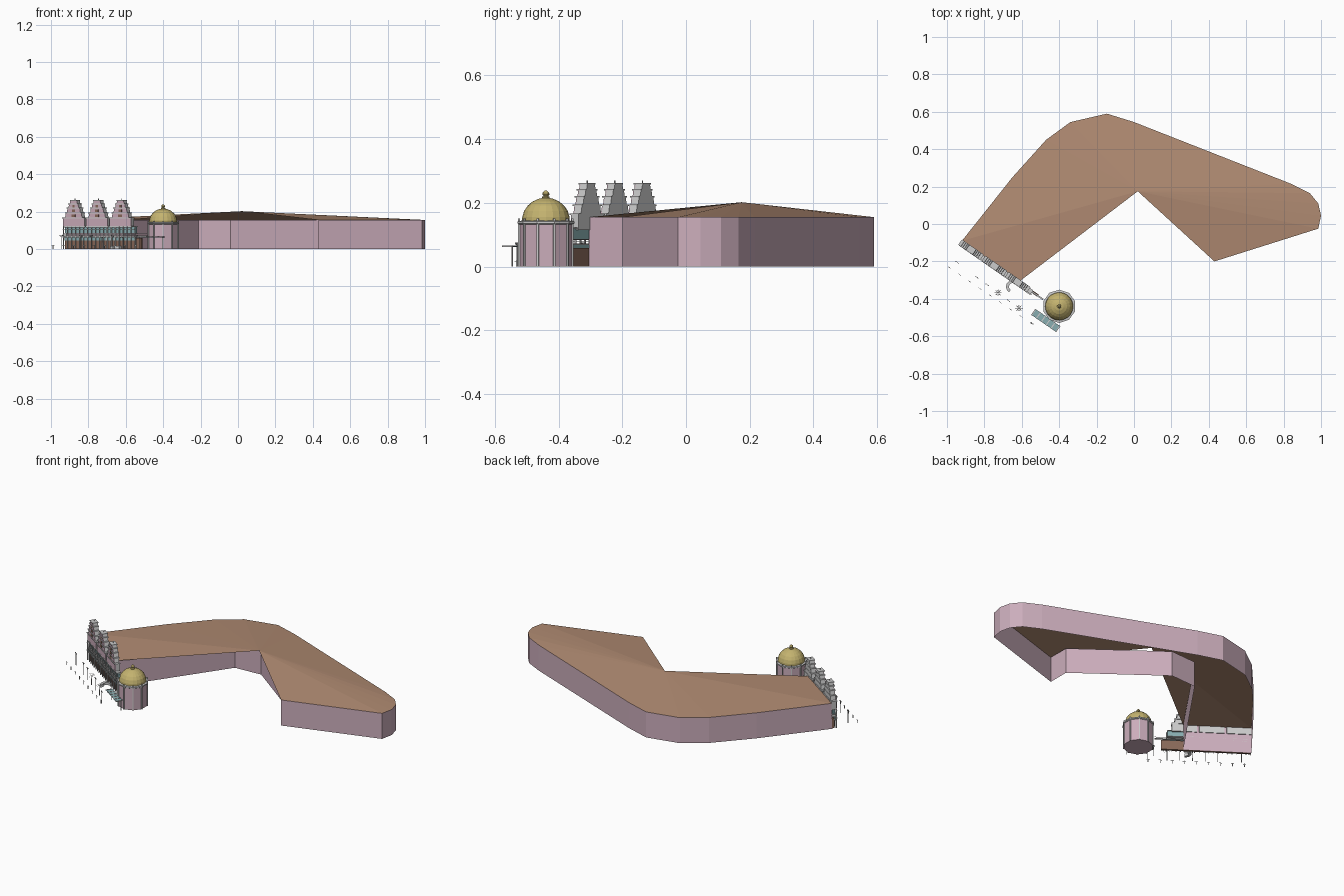
import bpy, bmesh, math
from mathutils import Matrix, Vector

if "Cube" in bpy.data.objects:
    bpy.data.objects.remove(bpy.data.objects["Cube"])


def mat(name, c):
    m = bpy.data.materials.new(name)
    m.diffuse_color = (*c, 1)
    m.use_nodes = True
    m.node_tree.nodes["Principled BSDF"].inputs["Base Color"].default_value = m.diffuse_color
    return m


PINK = mat("pink_wall", (.60, .42, .50))
ROOF = mat("brown_roof", (.44, .26, .17))
BROWN = mat("dark_brown", (.25, .14, .10))
GOLD = mat("gold", (.55, .45, .16))
GLASS = mat("teal_glass", (.25, .42, .44))

# facade frame: x runs along the entrance front, -y faces outwards
ANG = math.atan2(-.215, .31)
FRONT = Matrix.Translation((-.92, -.09, 0)) @ Matrix.Rotation(ANG, 4, 'Z')
DRUM = Matrix.Translation((-.40, -.44, 0)) @ Matrix.Rotation(math.radians(90), 4, 'Z')


def finish(name, bm, m=None, frame=None, normals=True):
    if normals:
        bmesh.ops.recalc_face_normals(bm, faces=bm.faces)
    me = bpy.data.meshes.new(name)
    bm.to_mesh(me)
    bm.free()
    ob = bpy.data.objects.new(name, me)
    bpy.context.collection.objects.link(ob)
    if m:
        me.materials.append(m)
    if frame:
        ob.matrix_world = frame
    return ob


def boxes(name, spans, m=None, frame=FRONT):
    """One object from (x0, x1, y0, y1, z0, z1) spans."""
    bm = bmesh.new()
    for x0, x1, y0, y1, z0, z1 in spans:
        mx = Matrix.Translation(((x0 + x1) / 2, (y0 + y1) / 2, (z0 + z1) / 2))
        bmesh.ops.create_cube(bm, size=1, matrix=mx @ Matrix.Diagonal((x1 - x0, y1 - y0, z1 - z0, 1)))
    return finish(name, bm, m, frame)


def prism(name, pts, y0, y1, m=None, frame=FRONT):
    """Extrude an x-z outline from y0 to y1."""
    bm = bmesh.new()
    f = bm.faces.new([bm.verts.new((x, y0, z)) for x, z in pts])
    r = bmesh.ops.extrude_face_region(bm, geom=[f])
    bmesh.ops.translate(bm, vec=(0, y1 - y0, 0), verts=[v for v in r['geom'] if isinstance(v, bmesh.types.BMVert)])
    return finish(name, bm, m, frame)


def lathe(name, prof, n, m=None, frame=DRUM):
    """Revolve (r, z) points in n flat sides, capping open ends."""
    bm = bmesh.new()
    rings = [[bm.verts.new((r * math.cos(2 * math.pi * i / n), r * math.sin(2 * math.pi * i / n), z))
              for i in range(n)] for r, z in prof]
    for a, b in zip(rings, rings[1:]):
        for i in range(n):
            j = (i + 1) % n
            bm.faces.new((a[i], a[j], b[j], b[i]))
    bm.faces.new(rings[0])
    bm.faces.new(rings[-1])
    return finish(name, bm, m, frame)


# main hall: open-bottomed walls and a roof fanned from the inner corner
H = .155
outer = [(-.61, -.305), (-.92, -.09), (-.65, .25), (-.47, .45), (-.34, .545), (-.145, .59), (0, .545),
         (.84, .215), (.94, .165), (.985, .11), (1, .045), (.985, -.025), (.43, -.2)]
recess = [(.43, -.07), (-.04, .28), (-.21, .27)]
bm = bmesh.new()
loop = outer + recess
lo = [bm.verts.new((x, y, 0)) for x, y in loop]
hi = [bm.verts.new((x, y, H)) for x, y in loop]
for i in range(len(loop)):
    j = (i + 1) % len(loop)
    bm.faces.new((lo[j], lo[i], hi[i], hi[j]))
finish("hall_walls", bm, PINK, normals=False)

bm = bmesh.new()
apex = bm.verts.new((.02, .175, .202))
rim = [bm.verts.new((x, y, H)) for x, y in outer]
for a, b in zip(rim, rim[1:]):
    bm.faces.new((apex, b, a))
finish("hall_roof", bm, ROOF, normals=False)

# round corner pavilion with gold dome
lathe("drum_wall", [(.083, 0), (.083, .135)], 10, PINK)
lathe("drum_cornice", [(.084, .132), (.089, .135), (.089, .142), (.076, .144)], 10)
lathe("dome", [(.075, .142)] + [(.075 * math.cos(math.radians(a)), .146 + .07 * math.sin(math.radians(a)))
                                for a in (8, 24, 40, 56, 72, 84)], 20, GOLD)
lathe("dome_finial", [(.012, .214), (.012, .219), (.007, .221), (.011, .226), (.01, .232), (.004, .238)], 10, GOLD)
bm = bmesh.new()
for i in range(10):
    a = 2 * math.pi * i / 10
    mx = Matrix.Rotation(a, 4, 'Z') @ Matrix.Translation((.084, 0, .075))
    bmesh.ops.create_cube(bm, size=1, matrix=mx @ Matrix.Diagonal((.006, .006, .15, 1)))
finish("drum_pilasters", bm, None, DRUM)

# three stepped towers over the entrance front
half = [(.070, .115), (.070, .164), (.056, .164), (.050, .192), (.045, .192), (.039, .218),
        (.034, .218), (.029, .240), (.025, .240), (.021, .258)]
for k in range(3):
    c = .067 + k * .152
    pts = [(c + x, z) for x, z in half] + [(c - x, z) for x, z in reversed(half)]
    prism(f"tower_{k + 1}", pts, -.022, .004)
    prism(f"tower_face_{k + 1}", pts, -.025, -.022, PINK)
    steps = [(.071, .162), (.054, .190), (.043, .216), (.032, .238), (.022, .257)]
    boxes(f"tower_ledges_{k + 1}", [(c - w, c + w, -.029, .006, z, z + .005) for w, z in steps])
    boxes(f"tower_windows_{k + 1}", [(c - w, c + w, -.027, -.024, z, z + .014)
                                     for w, z in ((.012, .170), (.010, .197), (.007, .222))], BROWN)
    boxes(f"tower_spike_{k + 1}", [(c - .0015, c + .0015, -.012, -.009, .258, .27)])

# entrance front: shops below, glazed galleries, slabs, posts and rails
L = .465
boxes("shop_front", [(.005, L + .035, -.016, -.002, 0, .058)], BROWN)
boxes("upper_glazing", [(.005, L, -.018, -.006, .086, .118)], GLASS)
boxes("lower_glazing", [(.005, L, -.021, -.016, .045, .068)], GLASS)
boxes("gallery_slabs", [(0, L, -.026, 0, .068, .073), (0, L, -.026, 0, .118, .123), (0, L, -.024, 0, .083, .086)])
boxes("gallery_posts", [(i * L / 18, i * L / 18 + .004, -.027, -.022, 0, .12) for i in range(19)])
boxes("gallery_rails", [(0, L, -.03, -.028, z, z + .002) for z in (.058, .064, .078, .104)])
boxes("footbridge", [(L, .535, -.014, -.006, .066, .071), (L, .535, -.014, -.012, .08, .082)])

# curved low wall by the entrance
bm = bmesh.new()
prev = None
first = last = None
for i in range(11):
    a = ANG + math.radians(70 + 20 * i)
    c, s = math.cos(a), math.sin(a)
    ring = [bm.verts.new((-.648 + r * c, -.335 + r * s, z)) for r, z in ((.02, 0), (.036, 0), (.036, .015), (.02, .015))]
    if prev:
        for k in range(4):
            bm.faces.new((prev[k], prev[(k + 1) % 4], ring[(k + 1) % 4], ring[k]))
    else:
        bm.faces.new(ring)
    prev = ring
bm.faces.new(prev)
finish("curved_wall", bm)

# slatted glass canopy in front of the pavilion
CAN = Matrix.Translation((-.473, -.515, 0)) @ Matrix.Rotation(ANG, 4, 'Z')
boxes("canopy_glass", [(-.08, .08, -.019, .019, .062, .064)], GLASS, CAN)
boxes("canopy_frame", [(-.08 + i * .0315, -.0745 + i * .0315, -.02, .02, .061, .066) for i in range(6)], None, CAN)
boxes("canopy_posts", [(x, x + .003, .012, .015, 0, .062) for x in (-.075, .072)], None, CAN)

# street lamps and low bollards along the forecourt
for k, (x, y) in enumerate([(-.945, -.205), (-.84, -.285), (-.785, -.325), (-.67, -.41), (-.545, -.53)]):
    fr = Matrix.Translation((x, y, 0)) @ Matrix.Rotation(ANG, 4, 'Z')
    boxes(f"street_lamp_{k + 1}", [(-.0015, .0015, -.0015, .0015, 0, .075), (-.009, .009, -.001, .001, .068, .07),
                                   (-.01, -.006, -.002, .002, .07, .075), (.006, .01, -.002, .002, .07, .075)], None, fr)
for k in range(9):
    fr = Matrix.Translation((-.989 + k * .055, -.232 - k * .0375, 0)) @ Matrix.Rotation(ANG, 4, 'Z')
    boxes(f"bollard_{k + 1}", [(-.0015, .0015, -.0015, .0015, 0, .02), (-.009, .009, -.001, .001, .016, .018)], None, fr)

# two palms with thin radiating fronds
for k, (x, y) in enumerate([(-.727, -.367), (-.615, -.45)]):
    fr = Matrix.Translation((x, y, 0))
    lathe(f"palm_trunk_{k + 1}", [(.003, 0), (.002, .06)], 6, None, fr)
    bm = bmesh.new()
    for i in range(8):
        a = i * math.pi / 4
        d, n = Vector((math.cos(a), math.sin(a), 0)), Vector((-math.sin(a), math.cos(a), 0)) * .002
        mid, tip = d * .012 + Vector((0, 0, .066)), d * .023 + Vector((0, 0, .056))
        v = [bm.verts.new(p) for p in (Vector((0, 0, .06)), mid - n, tip, mid + n)]
        bm.faces.new(v)
    finish(f"palm_fronds_{k + 1}", bm, None, fr)
